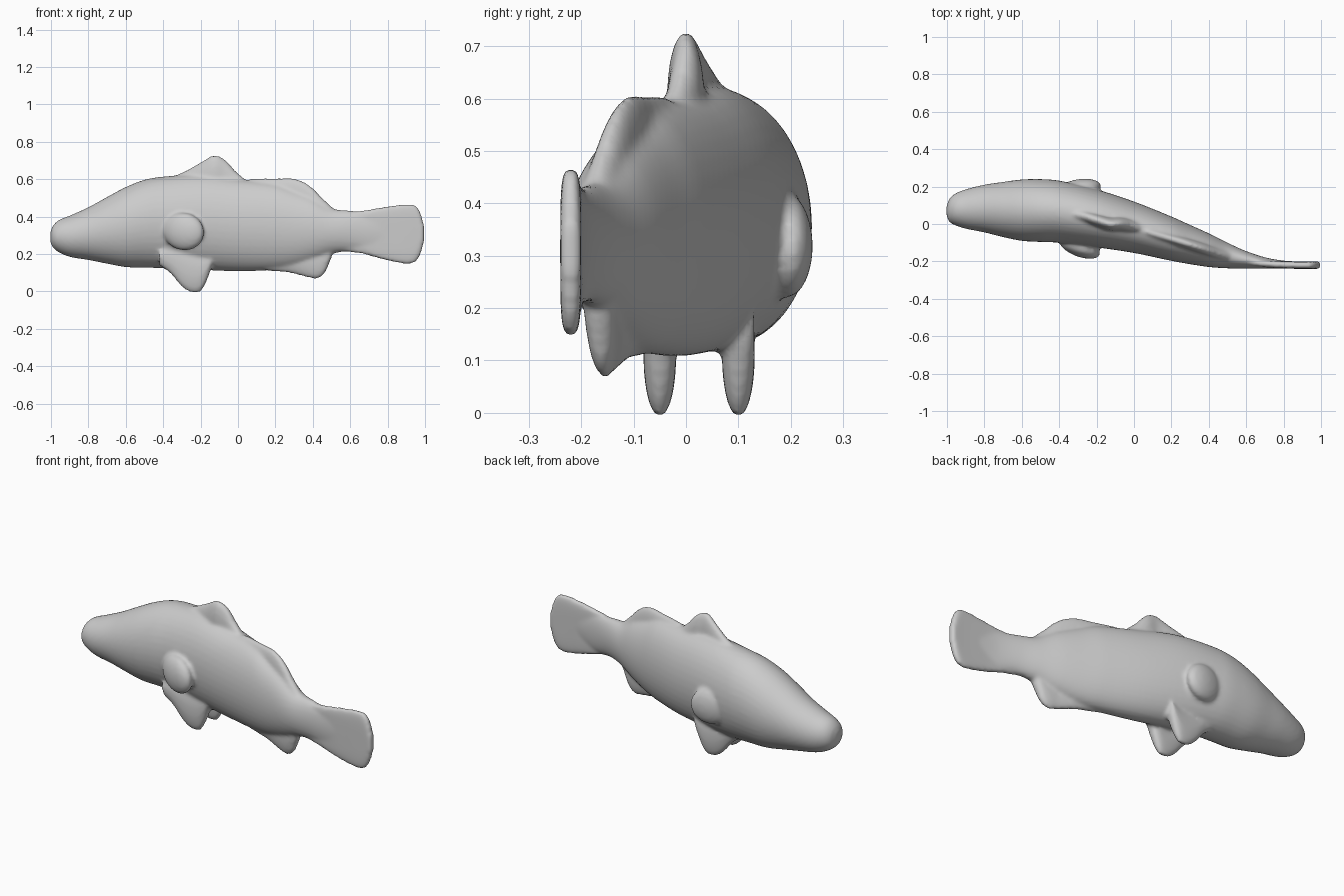
import bpy, bmesh, math
from mathutils import Matrix, Vector

if "Cube" in bpy.data.objects:
    bpy.data.objects.remove(bpy.data.objects["Cube"])

SIDES = 40


def spline(stations, steps=6):
    """Catmull-Rom through the cross-section stations."""
    pts = [Vector(s) for s in stations]
    out = []
    for i in range(len(pts) - 1):
        a, b = pts[i], pts[i + 1]
        p, q = pts[max(i - 1, 0)], pts[min(i + 2, len(pts) - 1)]
        # tangents scaled to the local spacing in x
        h = b[0] - a[0]
        m0 = (b - p) * (h / (b[0] - p[0]))
        m1 = (q - a) * (h / (q[0] - a[0]))
        for k in range(steps):
            t = k / steps
            out.append(a * (2*t**3 - 3*t*t + 1) + m0 * (t**3 - 2*t*t + t)
                       + b * (3*t*t - 2*t**3) + m1 * (t**3 - t*t))
    return out + [pts[-1]]


def loft(bm, stations, power=2.0):
    """Superelliptic rings along x; station = x, y min, y max, z min, z max."""
    rings = []
    for x, y0, y1, z0, z1 in spline(stations):
        ring = []
        for k in range(SIDES):
            a = 2 * math.pi * k / SIDES
            c, s = math.cos(a), math.sin(a)
            c = math.copysign(abs(c) ** (2 / power), c)
            s = math.copysign(abs(s) ** (2 / power), s)
            ring.append(bm.verts.new((x, (y0 + y1) / 2 + c * (y1 - y0) / 2,
                                      (z0 + z1) / 2 + s * (z1 - z0) / 2)))
        rings.append(ring)
    for r, q in zip(rings, rings[1:]):
        for k in range(SIDES):
            n = (k + 1) % SIDES
            bm.faces.new((r[k], r[n], q[n], q[k]))
    bm.faces.new(rings[0][::-1])
    bm.faces.new(rings[-1])


def fin(bm, outline, half, power=2.0):
    """Thin fin; outline = x, y centre, z min, z max."""
    loft(bm, [(x, y - half, y + half, a, b) for x, y, a, b in outline], power)


bm = bmesh.new()

# body, curving towards the tail
loft(bm, [
    (-1.003, .05, .09, .26, .32), (-.99, .015, .13, .235, .35),
    (-.96, -.005, .16, .21, .38), (-.90, -.025, .185, .185, .405),
    (-.80, -.045, .21, .168, .45), (-.70, -.07, .225, .148, .505),
    (-.60, -.09, .238, .13, .558), (-.50, -.096, .24, .127, .597),
    (-.40, -.10, .232, .124, .614), (-.20, -.125, .185, .115, .625),
    (0, -.155, .12, .108, .60), (.20, -.197, .04, .115, .575),
    (.30, -.215, -.005, .13, .54), (.40, -.23, -.05, .16, .50),
    (.50, -.237, -.10, .20, .445), (.60, -.238, -.145, .215, .432),
    (.72, -.238, -.183, .21, .42), (.85, -.236, -.202, .25, .38)])

# tail fin
fin(bm, [(.52, -.18, .215, .425), (.65, -.207, .205, .43), (.75, -.216, .178, .446),
         (.84, -.219, .157, .46), (.91, -.22, .148, .466), (.95, -.22, .16, .458),
         (.975, -.22, .20, .42), (.995, -.22, .27, .35)], .02, 4)

# front dorsal fin
fin(bm, [(-.38, .06, .48, .60), (-.28, .045, .48, .645), (-.20, .02, .48, .69),
         (-.13, .0, .48, .728), (-.07, .0, .48, .705), (-.01, -.01, .48, .64),
         (.05, -.03, .48, .59)], .035)

# rear dorsal fin
fin(bm, [(.0, -.02, .45, .585), (.08, -.045, .45, .603), (.20, -.08, .42, .605),
         (.30, -.11, .40, .604), (.38, -.135, .38, .568), (.46, -.16, .36, .49),
         (.52, -.175, .35, .435)], .032)

# anal fin
fin(bm, [(.15, -.085, .112, .25), (.28, -.12, .098, .27), (.38, -.148, .073, .28),
         (.43, -.157, .07, .28), (.465, -.163, .10, .28), (.50, -.17, .18, .29)], .03)

# pelvic fins
for y in (-.05, .10):
    fin(bm, [(-.42, y, .14, .24), (-.36, y, .095, .24), (-.30, y, .025, .23),
             (-.25, y, -.005, .22), (-.20, y, .0, .22), (-.17, y, .05, .22),
             (-.14, y, .13, .22)], .031)

# pectoral fins, flaring out towards the back
for y, side in ((-.125, -1), (.19, 1)):
    turn = math.radians(14 * side - 6)
    bmesh.ops.create_uvsphere(
        bm, u_segments=32, v_segments=20, radius=1,
        matrix=Matrix.Translation((-.29, y, .32)) @ Matrix.Rotation(turn, 4, 'Z')
        @ Matrix.Rotation(math.radians(12), 4, 'Y') @ Matrix.Diagonal((.115, .05, .10, 1)))

bmesh.ops.recalc_face_normals(bm, faces=bm.faces)
mesh = bpy.data.meshes.new("fish")
bm.to_mesh(mesh)
bm.free()
fish = bpy.data.objects.new("fish", mesh)
bpy.context.collection.objects.link(fish)

# fuse the parts into one soft skin
remesh = fish.modifiers.new("fuse", 'REMESH')
remesh.mode = 'VOXEL'
remesh.voxel_size = .01
remesh.use_smooth_shade = True
soft = fish.modifiers.new("soften", 'SMOOTH')
soft.factor = .5
soft.iterations = 5
